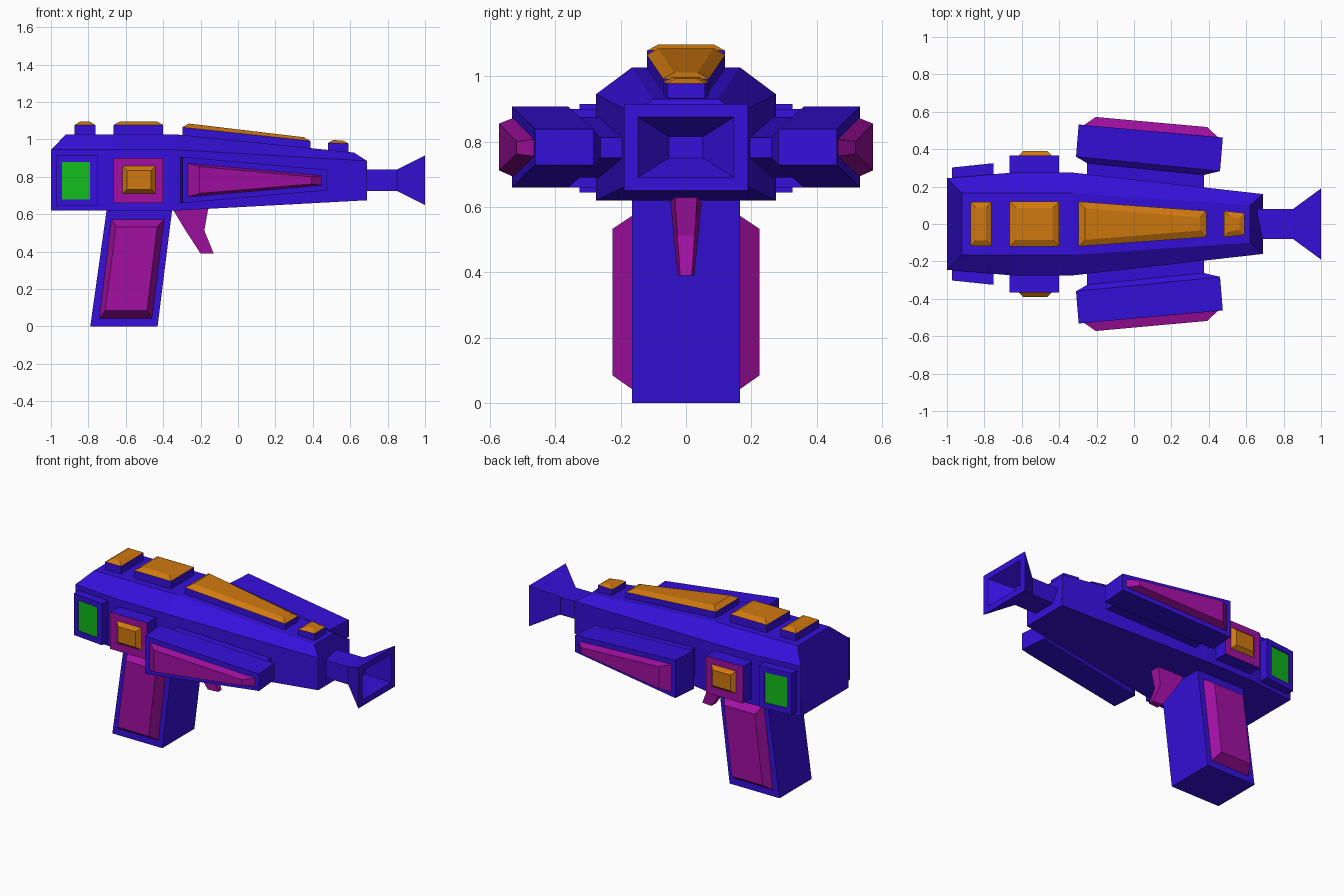
import bpy, bmesh

if "Cube" in bpy.data.objects:
    bpy.data.objects.remove(bpy.data.objects["Cube"])


def material(name, rgb):
    m = bpy.data.materials.new(name)
    m.diffuse_color = (*rgb, 1)
    m.use_nodes = True
    m.node_tree.nodes["Principled BSDF"].inputs["Base Color"].default_value = m.diffuse_color
    return m


BLUE = material("blue", (0.035, 0.005, 0.70))
PURPLE = material("purple", (0.36, 0.005, 0.36))
ORANGE = material("orange", (0.63, 0.19, 0.005))
GREEN = material("green", (0.006, 0.50, 0.012))


def loft(name, rings, colours=None, mirror=False):
    """Skin matching rings; colours = one per span plus one for the end cap."""
    colours = colours or [BLUE] * len(rings)
    mats = list(dict.fromkeys(colours))
    bm = bmesh.new()
    vs = [[bm.verts.new(p) for p in r] for r in rings]
    n = len(rings[0])
    bm.faces.new(vs[0]).material_index = mats.index(colours[0])
    for a, b, c in zip(vs, vs[1:], colours):
        for i in range(n):
            j = (i + 1) % n
            bm.faces.new((a[i], a[j], b[j], b[i])).material_index = mats.index(c)
    bm.faces.new(vs[-1]).material_index = mats.index(colours[-1])
    bmesh.ops.recalc_face_normals(bm, faces=bm.faces)
    me = bpy.data.meshes.new(name)
    bm.to_mesh(me)
    bm.free()
    for m in mats:
        me.materials.append(m)
    ob = bpy.data.objects.new(name, me)
    bpy.context.collection.objects.link(ob)
    if mirror:
        mod = ob.modifiers.new("mirror", 'MIRROR')
        mod.use_axis = (False, True, False)
    return ob


def section(x, w, zb, zs, xt, t, zt):
    """Body cross-section with a chamfered top that may lean in x."""
    return [(x, -w, zb), (x, w, zb), (x, w, zs), (xt, t, zt), (xt, -t, zt), (x, -w, zs)]


def rect_x(x, w, z0, z1):
    return [(x, -w, z0), (x, w, z0), (x, w, z1), (x, -w, z1)]


def side_ring(x0, x1, y0, y1, rear, front):
    """Side-facing quad: rear and front edges with own depth and z range."""
    return [(x0, y0, rear[0]), (x1, y1, front[0]), (x1, y1, front[1]), (x0, y0, rear[1])]


def flat_ring(x0, x1, w0, w1, z0, z1):
    return [(x0, -w0, z0), (x1, -w1, z1), (x1, w1, z1), (x0, w0, z0)]


# Main body
loft("body", [
    section(-1.0, .245, .62, .945, -.92, .165, 1.027),
    section(-.65, .275, .62, .945, -.65, .165, 1.027),
    section(-.33, .275, .62, .945, -.33, .165, 1.027),
    section(.69, .16, .675, .885, .62, .10, .93)])

# Barrel with flared, hollow muzzle
loft("barrel", [
    rect_x(.66, .08, .725, .84), rect_x(.85, .08, .725, .84),
    rect_x(1.0, .19, .65, .915), rect_x(1.0, .147, .69, .875),
    rect_x(.88, .052, .75, .815)])

# Capped blocks along the top: x0, x1, half widths, shoulder heights, inset, cap height
for name, x0, x1, w0, w1, z0, z1, ins, h in [
        ("rear_sight", -.875, -.762, .117, .117, 1.077, 1.077, .03, .018),
        ("top_block", -.665, -.4, .12, .12, 1.078, 1.078, .035, .019),
        ("top_rail", -.298, .387, .12, .07, 1.065, .992, .035, .02),
        ("front_sight", .482, .592, .07, .058, .982, .978, .028, .015)]:
    loft(name, [
        flat_ring(x0, x1, w0, w1, z0 - .13, z1 - .09),
        flat_ring(x0, x1, w0, w1, z0, z1),
        flat_ring(x0 + ins, x1 - ins, w0 - ins, w1 - ins, z0 + h, z1 + h)],
        [BLUE, ORANGE, ORANGE])

# Green side screens
s, g = (.645, .915), (.68, .88)
loft("side_screen", [
    side_ring(-.975, -.75, .22, .245, s, s),
    side_ring(-.972, -.752, .302, .325, s, s),
    side_ring(-.94, -.79, .305, .321, g, g),
    side_ring(-.94, -.79, .298, .314, g, g)],
    [BLUE, BLUE, BLUE, GREEN], mirror=True)

# Side buttons
loft("button_housing", [
    side_ring(-.665, -.4, y, y, (.66, .9), (.66, .9)) for y in (.25, .365)],
    [BLUE, PURPLE], mirror=True)
loft("button", [
    side_ring(-.617, -.44, .36, .36, (.712, .857), (.712, .857)),
    side_ring(-.617, -.44, .366, .366, (.712, .857), (.712, .857)),
    side_ring(-.593, -.464, .39, .39, (.733, .835), (.733, .835))],
    [ORANGE] * 3, mirror=True)

# Tapered side pods on necks, with raised purple panels
loft("side_pod", [
    side_ring(-.25, .375, .23, .16, (.69, .875), (.75, .812)),
    side_ring(-.25, .375, .325, .262, (.69, .875), (.75, .812)),
    side_ring(-.31, .46, .36, .283, (.66, .907), (.728, .838)),
    side_ring(-.296, .475, .532, .462, (.66, .907), (.728, .838)),
    side_ring(-.267, .447, .529, .465, (.693, .872), (.755, .807)),
    side_ring(-.205, .393, .572, .518, (.712, .855), (.762, .80))],
    [BLUE, BLUE, BLUE, BLUE, PURPLE, PURPLE], mirror=True)

# Slanted grip
loft("grip", [[(x0, -.165, z), (x1, -.165, z), (x1, .165, z), (x0, .165, z)]
              for x0, x1, z in [(-.79, -.43, 0), (-.70, -.35, .64)]])


def grip_ring(y, pts):
    return [(x, y, z) for x, z in pts]


# Grip side panels
outer = [(-.742, .043), (-.46, .043), (-.395, .573), (-.677, .573)]
inner = [(-.71, .085), (-.487, .085), (-.432, .533), (-.652, .533)]
loft("grip_panel", [grip_ring(.15, outer), grip_ring(.165, outer), grip_ring(.225, inner)],
     [PURPLE] * 3, mirror=True)

# Trigger, narrower at its front edge
loft("trigger", [
    [(x0, -w, z), (x1, -w * .7, z), (x1, w * .7, z), (x0, w, z)]
    for x0, x1, z, w in [(-.36, -.157, .645, .05), (-.28, -.18, .513, .038),
                         (-.2, -.13, .39, .025)]], [PURPLE] * 3)
